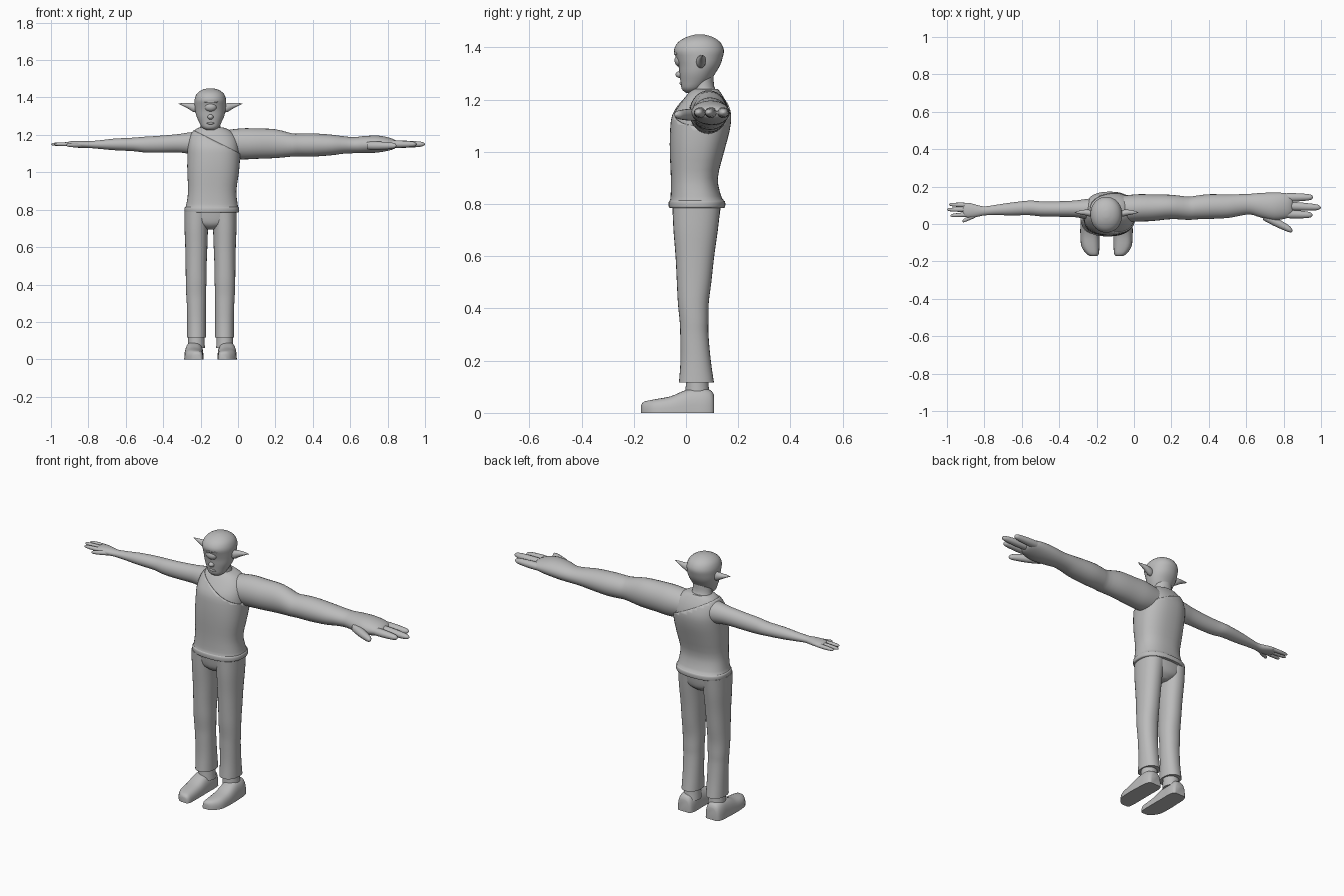
import bpy, bmesh, math
from mathutils import Vector

grey = bpy.data.materials.new("plain grey")
grey.diffuse_color = (0.5, 0.5, 0.5, 1)
MID = -0.147          # body centre line; the long arm shifts the body to -x


def finish(name, bm):
    bmesh.ops.recalc_face_normals(bm, faces=bm.faces)
    me = bpy.data.meshes.new(name)
    bm.to_mesh(me)
    bm.free()
    me.materials.append(grey)
    ob = bpy.data.objects.new(name, me)
    bpy.context.collection.objects.link(ob)
    return ob


def smooth_rows(rows, steps):
    """Catmull-Rom interpolation between section rows."""
    out = []
    for i in range(len(rows) - 1):
        p0, p1 = rows[max(i - 1, 0)], rows[i]
        p2, p3 = rows[i + 1], rows[min(i + 2, len(rows) - 1)]
        for s in range(steps):
            u = s / steps
            out.append([0.5 * (2 * b + (c - a) * u + (2 * a - 5 * b + 4 * c - d) * u * u
                               + (3 * b - a - 3 * c + d) * u ** 3)
                        for a, b, c, d in zip(p0, p1, p2, p3)])
    return out + [list(rows[-1])]


def loft(name, axis, rows, power=2.0, n=28, steps=3, floor=None):
    """Rows are (position, centre 1, centre 2, radius 1, radius 2) along an axis."""
    bm = bmesh.new()
    rings = []
    for t, c1, c2, r1, r2 in smooth_rows(rows, steps):
        ring = []
        for k in range(n):
            a = 2 * math.pi * k / n
            ca, sa = math.cos(a), math.sin(a)
            p = c1 + max(r1, .001) * math.copysign(abs(ca) ** (2 / power), ca)
            q = c2 + max(r2, .001) * math.copysign(abs(sa) ** (2 / power), sa)
            if floor is not None:
                q = max(q, floor)
            co = {"x": (t, p, q), "y": (p, t, q), "z": (p, q, t)}[axis]
            ring.append(bm.verts.new(co))
        rings.append(ring)
    for A, B in zip(rings, rings[1:]):
        for k in range(n):
            bm.faces.new((A[k], A[(k + 1) % n], B[(k + 1) % n], B[k]))
    bm.faces.new(rings[0])
    bm.faces.new(rings[-1])
    return finish(name, bm)


def ellipsoid(name, centre, size):
    bm = bmesh.new()
    bmesh.ops.create_uvsphere(bm, u_segments=24, v_segments=14, radius=1)
    for v in bm.verts:
        v.co = Vector(centre) + Vector([a * b for a, b in zip(v.co, size)])
    return finish(name, bm)


def finger(name, x0, y0, x1, y1, r, z=1.15):
    rows = []
    for u, f in ((0, 1), (.35, 1.05), (.7, .9), (.9, .7), (.97, .4), (1, .05)):
        rows.append((x0 + (x1 - x0) * u, y0 + (y1 - y0) * u, z, r * f, r * f * .9))
    loft(name, "x", rows, n=14)


# Torso and the one-shouldered tunic over it
torso_rows = [(.785, -.14, .042, .136, .101), (.81, -.14, .042, .137, .100),
              (.83, -.139, .038, .132, .092), (.90, -.138, .032, .124, .085),
              (1.0, -.133, .042, .133, .099), (1.08, -.13, .053, .136, .109),
              (1.14, -.13, .060, .134, .108), (1.19, -.132, .068, .122, .086),
              (1.225, -.138, .072, .094, .062), (1.24, -.144, .074, .062, .048)]
loft("torso", "z", torso_rows, 2.4, 40)
tunic = loft("tunic", "z", [(t, a, b, r + .005, s + .005) for t, a, b, r, s in torso_rows], 2.4, 40)
bm = bmesh.new()
bm.from_mesh(tunic.data)
bmesh.ops.bisect_plane(bm, geom=bm.verts[:] + bm.edges[:] + bm.faces[:], plane_co=(-.115, 0, 1.163),
                       plane_no=(.447, 0, .894), clear_outer=True)
bm.to_mesh(tunic.data)
bm.free()
mod = tunic.modifiers.new("cloth", "SOLIDIFY")
mod.thickness, mod.offset = .005, -1
loft("tunic_hem", "z", [(.785, -.14, .042, .142, .105), (.79, -.14, .042, .146, .108),
                        (.808, -.14, .042, .146, .108), (.814, -.14, .041, .141, .103)], 2.4, 40)

# Neck and head
loft("neck", "z", [(1.19, -.147, .076, .075, .064), (1.22, -.147, .073, .062, .055),
                   (1.25, -.148, .066, .053, .042), (1.31, -.148, .062, .052, .044)])
head = [(1.226, 0, .03, .02), (1.24, -.016, .06, .044), (1.27, -.021, .092, .061),
        (1.30, -.025, .112, .074), (1.33, -.029, .130, .081), (1.36, -.038, .140, .084),
        (1.39, -.046, .145, .084), (1.42, -.030, .131, .072), (1.44, .003, .102, .046),
        (1.449, .035, .07, .014)]
loft("head", "z", [(z, -.148, (f + b) / 2, w, (b - f) / 2) for z, f, b, w in head], 2.1, 36)
ellipsoid("single_eye", (MID, -.020, 1.350), (.034, .024, .026))
ellipsoid("brow", (MID, -.022, 1.376), (.046, .024, .010))
ellipsoid("nose", (MID, -.020, 1.296), (.016, .020, .014))
ellipsoid("lips", (MID, -.014, 1.262), (.022, .011, .007))

for side, label in ((-1, "right"), (1, "left")):
    # Pointed ears
    loft(label + "_ear", "x", [(MID + side * d, y, z, a, b) for d, y, z, a, b in
         ((.070, .055, 1.343, .016, .022), (.090, .058, 1.346, .018, .024),
          (.120, .062, 1.355, .014, .015), (.150, .062, 1.363, .008, .007),
          (.171, .062, 1.367, .001, .001))], n=18)
    # Trouser legs
    loft(label + "_trouser_leg", "z", [(z, MID + side * d, y, a, b) for z, d, y, a, b in
         ((.117, .075, .040, .051, .067), (.20, .075, .037, .050, .058),
          (.30, .076, .032, .051, .054), (.35, .077, .031, .053, .055),
          (.42, .077, .028, .055, .059), (.50, .077, .031, .056, .066),
          (.60, .076, .034, .059, .074), (.70, .076, .037, .063, .085),
          (.79, .072, .040, .068, .092))], 2.2)
    # Ankles and shoes
    loft(label + "_ankle", "z", [(.06, MID + side * .076, .045, .046, .050),
                                 (.10, MID + side * .076, .043, .044, .044),
                                 (.16, MID + side * .076, .043, .043, .042)])
    loft(label + "_shoe", "y", [(y, MID + side * d, 0, a, b) for y, d, a, b in
         ((-.172, .068, .016, .030), (-.160, .074, .033, .043), (-.120, .086, .048, .052),
          (-.060, .089, .051, .063), (-.01, .089, .051, .084), (.03, .088, .050, .094),
          (.07, .087, .049, .094), (.098, .086, .042, .084), (.108, .085, .030, .065))],
         2.8, 32, floor=0)

# Seat of the trousers
loft("trouser_seat", "z", [(.695, -.145, .04, .03, .05), (.715, -.145, .04, .08, .075),
                           (.74, -.145, .04, .125, .086), (.79, -.143, .04, .136, .093)], 2.4)

# Slim arm and hand
loft("slim_arm", "x", [(-.20, .080, 1.155, .060, .062), (-.26, .080, 1.156, .053, .057),
                       (-.32, .081, 1.155, .044, .049), (-.42, .080, 1.150, .041, .045),
                       (-.50, .081, 1.148, .040, .042), (-.56, .086, 1.149, .039, .036),
                       (-.66, .080, 1.149, .034, .031), (-.74, .075, 1.148, .027, .023),
                       (-.80, .070, 1.148, .024, .018), (-.84, .070, 1.149, .032, .019),
                       (-.88, .073, 1.151, .039, .017), (-.905, .075, 1.151, .035, .013),
                       (-.915, .076, 1.151, .024, .007)])
for i, (y0, x1, y1) in enumerate(((.101, -.988, .104), (.077, -1.0, .077), (.051, -.982, .045))):
    finger("slim_finger_%d" % (i + 1), -.885, y0, x1, y1, .0115)
finger("slim_thumb", -.835, .055, -.918, .014, .013, 1.145)

# Large arm and hand
loft("large_arm", "x", [(-.07, .080, 1.150, .070, .074), (.02, .086, 1.152, .073, .083),
                        (.10, .087, 1.153, .071, .081), (.20, .091, 1.153, .065, .077),
                        (.29, .084, 1.146, .062, .062), (.33, .088, 1.146, .063, .061),
                        (.40, .093, 1.146, .066, .062), (.50, .095, 1.146, .063, .055),
                        (.56, .101, 1.146, .058, .047), (.62, .106, 1.145, .055, .043),
                        (.68, .100, 1.148, .066, .046), (.75, .094, 1.151, .074, .045),
                        (.81, .097, 1.151, .068, .034), (.84, .098, 1.15, .056, .022),
                        (.85, .098, 1.15, .040, .010)])
for i, (y0, x1, y1) in enumerate(((.142, .958, .143), (.098, 1.0, .088), (.055, .955, .048))):
    finger("large_finger_%d" % (i + 1), .79, y0, x1, y1, .0215)
finger("large_thumb", .69, .045, .848, -.036, .024, 1.142)

bpy.ops.object.select_all(action="SELECT")
bpy.context.view_layer.objects.active = tunic
bpy.ops.object.shade_smooth_by_angle(angle=math.radians(40))
